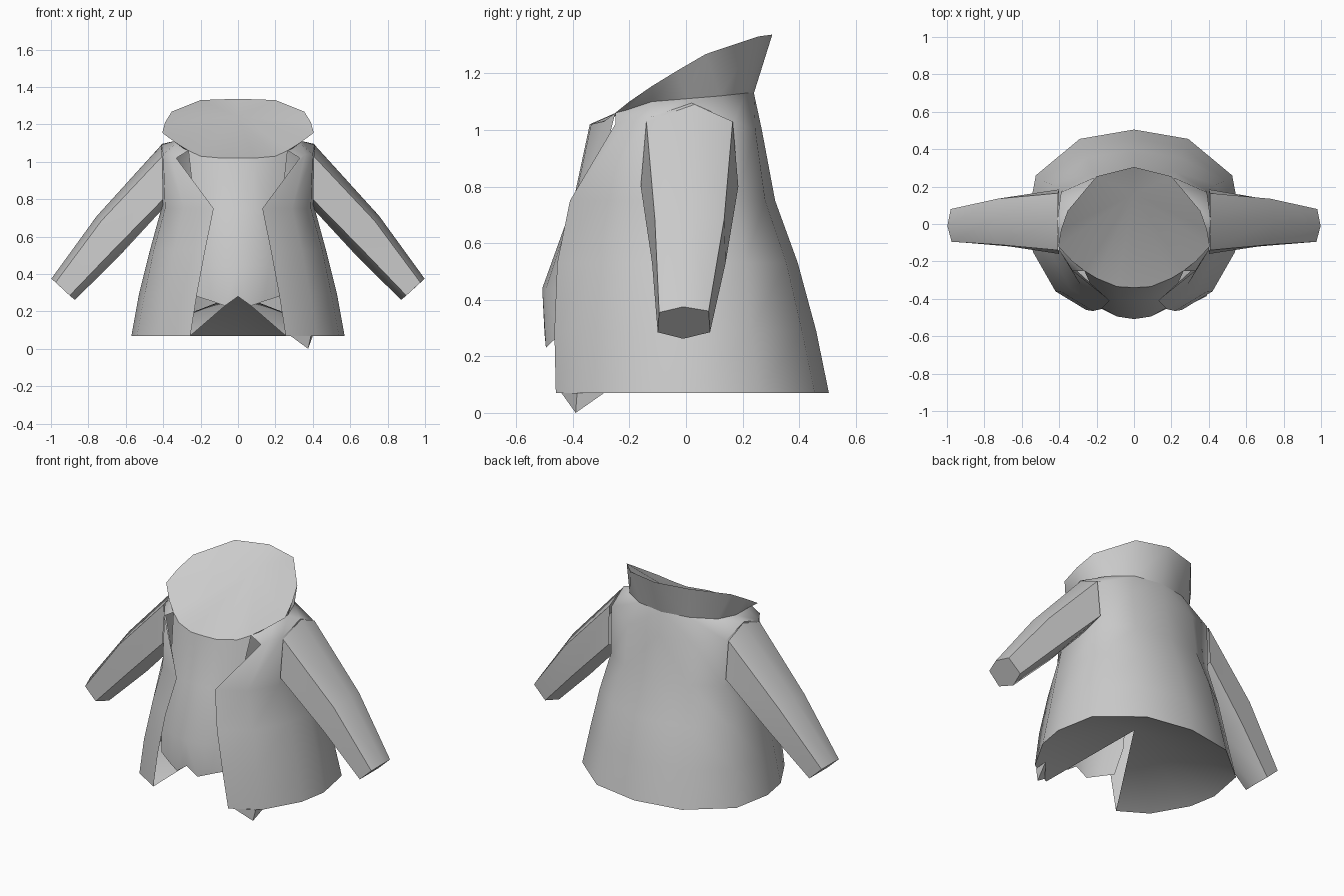
import bpy, math

mat = bpy.data.materials.new("cloth_grey")
mat.diffuse_color = (0.6, 0.6, 0.6, 1)


def make(name, verts, faces, mirror=True, angle=60):
    me = bpy.data.meshes.new(name)
    me.from_pydata(verts, [], faces)
    me.materials.append(mat)
    ob = bpy.data.objects.new(name, me)
    bpy.context.collection.objects.link(ob)
    bpy.ops.object.select_all(action='DESELECT')
    ob.select_set(True)
    bpy.context.view_layer.objects.active = ob
    if mirror:
        m = ob.modifiers.new("mirror", 'MIRROR')
        m.use_clip = True
        m.merge_threshold = 0.001
        bpy.ops.object.modifier_apply(modifier="mirror")
    bpy.ops.object.shade_smooth_by_angle(angle=math.radians(angle))
    return ob


def loft(rows, closed=False):
    n = len(rows[0])
    verts = [p for r in rows for p in r]
    faces = []
    for r in range(len(rows) - 1):
        for c in range(n if closed else n - 1):
            d = (c + 1) % n
            faces.append((r * n + c, r * n + d, (r + 1) * n + d, (r + 1) * n + c))
    return verts, faces


def level(z, pts):
    return [(x, y, z) for x, y in pts]


# Coat half, from the front edge round to the centre back
hem = level(0.07, [(.255, -.46), (.42, -.36), (.54, -.15), (.57, .02), (.525, .26), (.29, .455), (0, .505)])
low = level(0.29, [(.22, -.465), (.385, -.365), (.50, -.14), (.53, .02), (.49, .23), (.27, .41), (0, .46)])
mid = level(0.53, [(.175, -.455), (.34, -.345), (.45, -.14), (.47, .02), (.44, .21), (.25, .355), (0, .395)])
chest = level(0.75, [(.13, -.41), (.29, -.32), (.39, -.16), (.41, .02), (.385, .18), (.22, .28), (0, .315)])
shoulder = [(.33, -.25, 1.02), (.36, -.2, 1.04), (.40, -.14, 1.04), (.41, .02, 1.095),
            (.39, .17, 1.03), (.22, .245, 1.0), (0, .268, 1.0)]
neck = [(.265, -.25, 1.06), (.29, -.21, 1.07), (.33, -.12, 1.10), (.34, 0, 1.11),
        (.30, .12, 1.12), (.17, .21, 1.13), (0, .24, 1.13)]
rim = [(.265, -.25, 1.06), (.33, -.2, 1.10), (.405, -.12, 1.155), (.39, -.03, 1.21),
       (.355, .07, 1.268), (.2, .255, 1.33), (0, .305, 1.337)]
make("coat", *loft([hem, low, mid, chest, shoulder, neck]))

# Flared collar (the first column is shared, so it starts as a triangle)
v, f = loft([neck, rim])
f[0] = (0, 1, 8)
make("collar", v, f)

# Shirt front with a jagged hem
shirt_top = [(.265, -.25, 1.06), (.20, -.29, 1.03), (.09, -.335, 1.02), (0, -.34, 1.02)]
make("shirt", *loft([
    [(.22, -.43, .28), (.14, -.47, .255), (.07, -.495, .23), (0, -.50, .28)],
    [(.25, -.39, .44), (.17, -.45, .44), (.09, -.495, .44), (0, -.508, .44)],
    [(.23, -.33, .74), (.16, -.375, .74), (.08, -.395, .74), (0, -.40, .74)],
    shirt_top]))


# Fans closing the neck and the inside of the hem
def fan(name, edge, apex):
    n = len(edge)
    make(name, edge + [apex], [(i + 1, i, n) for i in range(n - 1)])


fan("neck_lining", rim[::-1] + shirt_top[1:], (0, .16, 1.24))
fan("hem_lining", hem, (0, 0, .29))

# Sleeves
for name, s in (("left_sleeve", 1), ("right_sleeve", -1)):
    rings = [
        [(.405, -.14, 1.03), (.41, .03, 1.09), (.405, .165, 1.03),
         (.40, .185, .80), (.40, .02, .75), (.40, -.16, .80)],
        [(.73, -.11, .685), (.755, .02, .71), (.73, .135, .685),
         (.665, .14, .53), (.64, .02, .49), (.665, -.12, .53)],
        [(.975, -.095, .355), (.998, -.01, .375), (.98, .08, .36),
         (.90, .085, .285), (.872, -.01, .262), (.90, -.10, .285)]]
    rings = [[(s * x, y, z) for x, y, z in r] for r in rings]
    v, f = loft(rings, True)
    f.append(tuple(range(12, 18)))
    if s > 0:
        f = [q[::-1] for q in f]
    make(name, v, [q[::-1] for q in f], mirror=False)

# Loose pointed scrap under one side of the hem
make("hem_tip", [(.28, -.44, .07), (.40, -.29, .07), (.375, -.39, 0), (.39, -.385, .07)],
     [(0, 2, 3), (3, 2, 1), (0, 1, 2)], mirror=False, angle=30)
